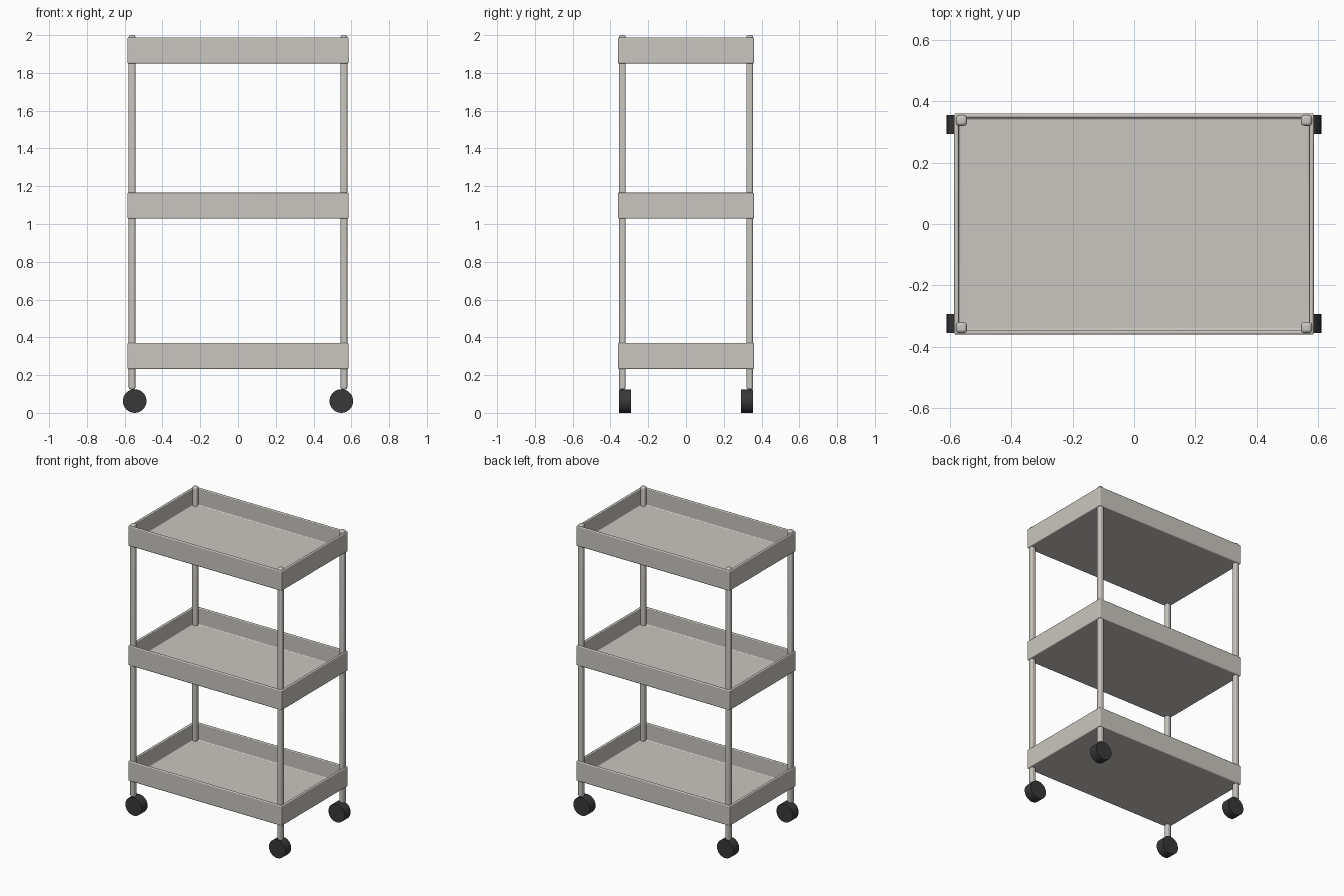
import bpy, bmesh, math

if "Cube" in bpy.data.objects:
    bpy.data.objects.remove(bpy.data.objects["Cube"])


def make_material(name, rgb):
    m = bpy.data.materials.new(name)
    m.use_nodes = True
    color = (*rgb, 1.0)
    m.diffuse_color = color
    m.node_tree.nodes["Principled BSDF"].inputs["Base Color"].default_value = color
    return m


warm_grey = make_material("warm grey metal", (0.59, 0.565, 0.525))
rubber = make_material("dark rubber", (0.04, 0.04, 0.04))


def finish(bm, name, material, bevel=0.0):
    mesh = bpy.data.meshes.new(name)
    bm.to_mesh(mesh)
    bm.free()
    mesh.materials.append(material)
    ob = bpy.data.objects.new(name, mesh)
    bpy.context.collection.objects.link(ob)
    if bevel:
        mod = ob.modifiers.new("soft edges", "BEVEL")
        mod.width = bevel
        mod.segments = 3
    bpy.ops.object.select_all(action="DESELECT")
    ob.select_set(True)
    bpy.context.view_layer.objects.active = ob
    bpy.ops.object.shade_smooth_by_angle(angle=math.radians(35))
    return ob


def box(size, center):
    bm = bmesh.new()
    bmesh.ops.create_cube(bm, size=1)
    bmesh.ops.scale(bm, vec=size, verts=bm.verts)
    bmesh.ops.translate(bm, vec=center, verts=bm.verts)
    return bm


# Open trays: a box whose top is inset and pushed down to the floor
TRAY_H, WALL, FLOOR = 0.138, 0.021, 0.021
for name, base in (("bottom", 0.232), ("middle", 1.028), ("top", 1.85)):
    bm = box((1.17, 0.72, TRAY_H), (0, 0, base + TRAY_H / 2))
    top = max(bm.faces, key=lambda f: f.calc_center_median().z)
    bmesh.ops.inset_region(bm, faces=[top], thickness=WALL)
    well = bmesh.ops.extrude_discrete_faces(bm, faces=[top])["faces"][0]
    bmesh.ops.translate(bm, vec=(0, 0, FLOOR - TRAY_H), verts=well.verts)
    finish(bm, name + "_tray", warm_grey, 0.006)

# Corner posts and wheels
for sx, side in ((-1, "right"), (1, "left")):
    for sy, end in ((-1, "front"), (1, "back")):
        bm = box((0.035, 0.035, 1.876), (sx * 0.561, sy * 0.337, 1.062))
        finish(bm, f"{end}_{side}_post", warm_grey, 0.01)

        bm = bmesh.new()
        bmesh.ops.create_cone(bm, cap_ends=True, segments=32,
                              radius1=0.0625, radius2=0.0625, depth=0.063)
        wheel = finish(bm, f"{end}_{side}_wheel", rubber)
        wheel.rotation_euler.x = math.pi / 2
        wheel.location = (sx * 0.547, sy * 0.3235, 0.0625)
